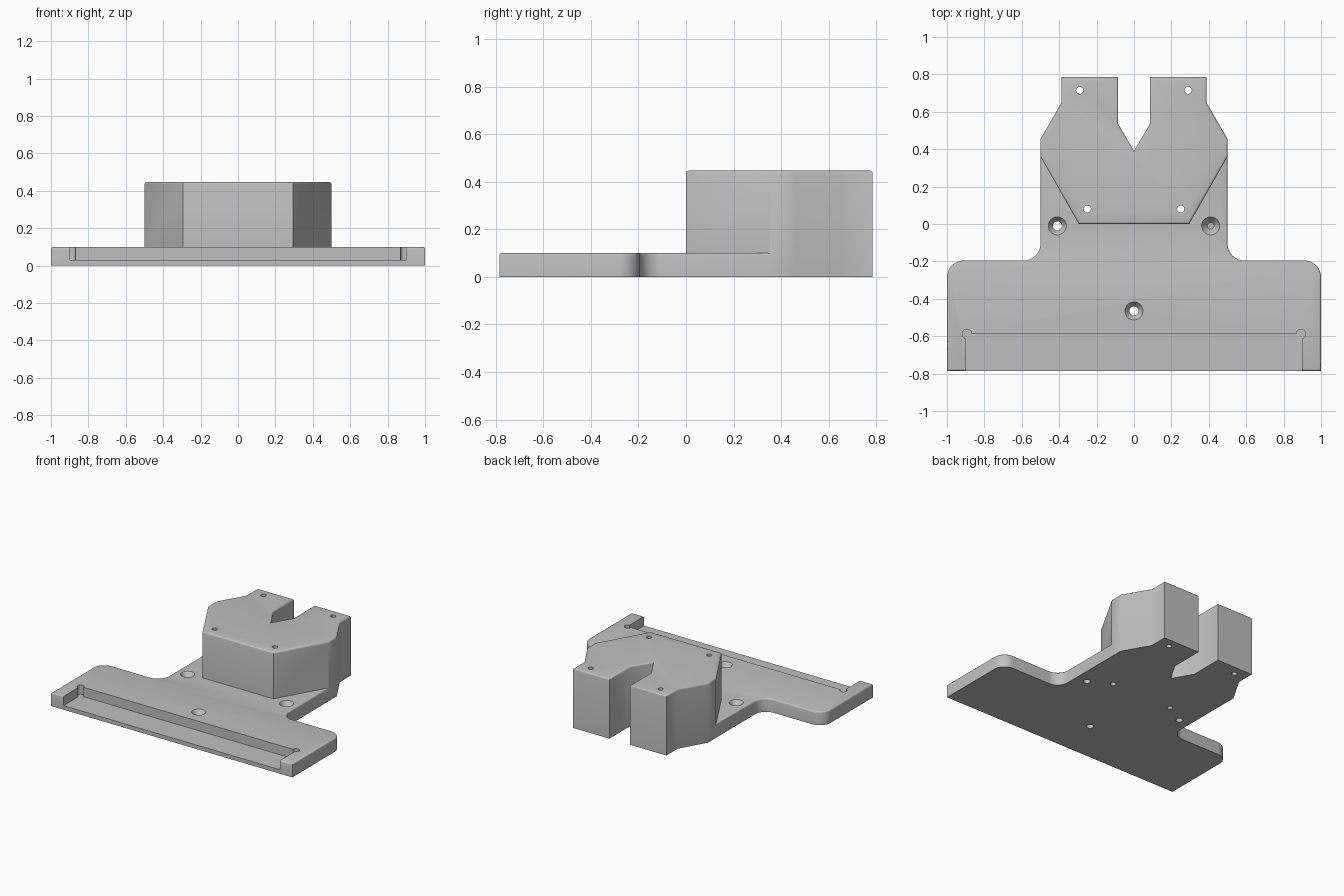
import bpy, bmesh, math
from mathutils import Vector

if "Cube" in bpy.data.objects:
    bpy.data.objects.remove(bpy.data.objects["Cube"], do_unlink=True)

grey = bpy.data.materials.new("grey")
grey.use_nodes = True
grey.diffuse_color = (0.53, 0.53, 0.53, 1)
grey.node_tree.nodes["Principled BSDF"].inputs["Base Color"].default_value = (0.53, 0.53, 0.53, 1)

PLATE_TOP, BLOCK_TOP = 0.10, 0.447


def mirrored(half):
    """Close a right-hand half outline with its mirror image."""
    return half + [(-p[0], *p[1:]) for p in reversed(half) if p[0] > 0]


def rounded(points, steps=10):
    """Replace each (x, y, radius) corner by an arc."""
    out = []
    for i, p in enumerate(points):
        c = Vector(p[:2])
        if len(p) < 3:
            out.append(c)
            continue
        a = (Vector(points[i - 1][:2]) - c).normalized()
        b = (Vector(points[(i + 1) % len(points)][:2]) - c).normalized()
        half = a.angle(b) / 2
        start, end = c + a * p[2] / math.tan(half), c + b * p[2] / math.tan(half)
        centre = c + (a + b).normalized() * p[2] / math.sin(half)
        u, v = start - centre, end - centre
        sweep = u.angle(v)
        for k in range(steps + 1):
            t = k / steps
            out.append(centre + (u * math.sin((1 - t) * sweep) + v * math.sin(t * sweep)) / math.sin(sweep))
    return out


def add_object(name, bm):
    bmesh.ops.recalc_face_normals(bm, faces=bm.faces)
    mesh = bpy.data.meshes.new(name)
    bm.to_mesh(mesh)
    bm.free()
    mesh.materials.append(grey)
    obj = bpy.data.objects.new(name, mesh)
    bpy.context.collection.objects.link(obj)
    return obj


def prism(name, outline, z0, z1, soften=0.0):
    """Extrude an outline and round its top rim."""
    bm = bmesh.new()
    face = bm.faces.new([bm.verts.new((x, y, z0)) for x, y in outline])
    top = bmesh.ops.extrude_face_region(bm, geom=[face], use_keep_orig=True)["geom"]
    bmesh.ops.translate(bm, vec=(0, 0, z1 - z0), verts=[g for g in top if isinstance(g, bmesh.types.BMVert)])
    bmesh.ops.recalc_face_normals(bm, faces=bm.faces)
    if soften:
        rim = [e for e in bm.edges if all(v.co.z > z1 - 1e-4 for v in e.verts)]
        bmesh.ops.bevel(bm, geom=rim, offset=soften, segments=3, profile=0.5, affect='EDGES')
    return add_object(name, bm)


def cone(name, x, y, z0, z1, r0, r1):
    bm = bmesh.new()
    bmesh.ops.create_cone(bm, cap_ends=True, segments=32, radius1=r0, radius2=r1, depth=z1 - z0)
    bmesh.ops.translate(bm, vec=(x, y, (z0 + z1) / 2), verts=bm.verts)
    return add_object(name, bm)


def combine(target, tool, operation):
    tool.hide_render = True
    mod = target.modifiers.new("combine", 'BOOLEAN')
    mod.operation, mod.solver, mod.object = operation, 'EXACT', tool
    bpy.context.view_layer.objects.active = target
    bpy.ops.object.modifier_apply(modifier=mod.name)
    bpy.data.objects.remove(tool, do_unlink=True)


# Base plate with wide front and narrow neck
plate = prism("mounting_plate", rounded(mirrored([
    (1, -0.785), (1, -0.195, 0.09), (0.5, -0.195, 0.09), (0.5, 0.36), (0.4, 0.36)])),
    0, PLATE_TOP, 0.01)

# Tall block with a notch at the back
block = prism("notched_block", mirrored([
    (0.295, 0), (0.5, 0.36), (0.5, 0.455), (0.387, 0.65), (0.387, 0.785),
    (0.085, 0.785), (0.085, 0.535), (0, 0.39)]), 0, BLOCK_TOP, 0.012)
combine(plate, block, 'UNION')

# Shallow front pocket with round corner reliefs
combine(plate, prism("pocket_cutter", mirrored([(0.897, -0.9), (0.897, -0.588)]), 0.03, 0.2), 'DIFFERENCE')
for side in (-1, 1):
    combine(plate, cone("relief_cutter", side * 0.893, -0.588, 0.03, 0.2, 0.025, 0.025), 'DIFFERENCE')

# Countersunk screw holes in the plate
for x, y in ((-0.41, -0.01), (0.41, -0.01), (0, -0.465)):
    combine(plate, cone("screw_cutter", x, y, -0.1, 0.2, 0.024, 0.024), 'DIFFERENCE')
    combine(plate, cone("sink_cutter", x, y, 0.06, 0.11, 0.018, 0.056), 'DIFFERENCE')

# Small holes through the block
for x, y in ((0.29, 0.715), (0.25, 0.08)):
    for side in (-1, 1):
        combine(plate, cone("pin_cutter", side * x, y, -0.1, 0.6, 0.019, 0.019), 'DIFFERENCE')

plate.name = "mounting_bracket"
bpy.ops.object.select_all(action='DESELECT')
plate.select_set(True)
bpy.context.view_layer.objects.active = plate
bpy.ops.object.shade_smooth_by_angle(angle=math.radians(35))
